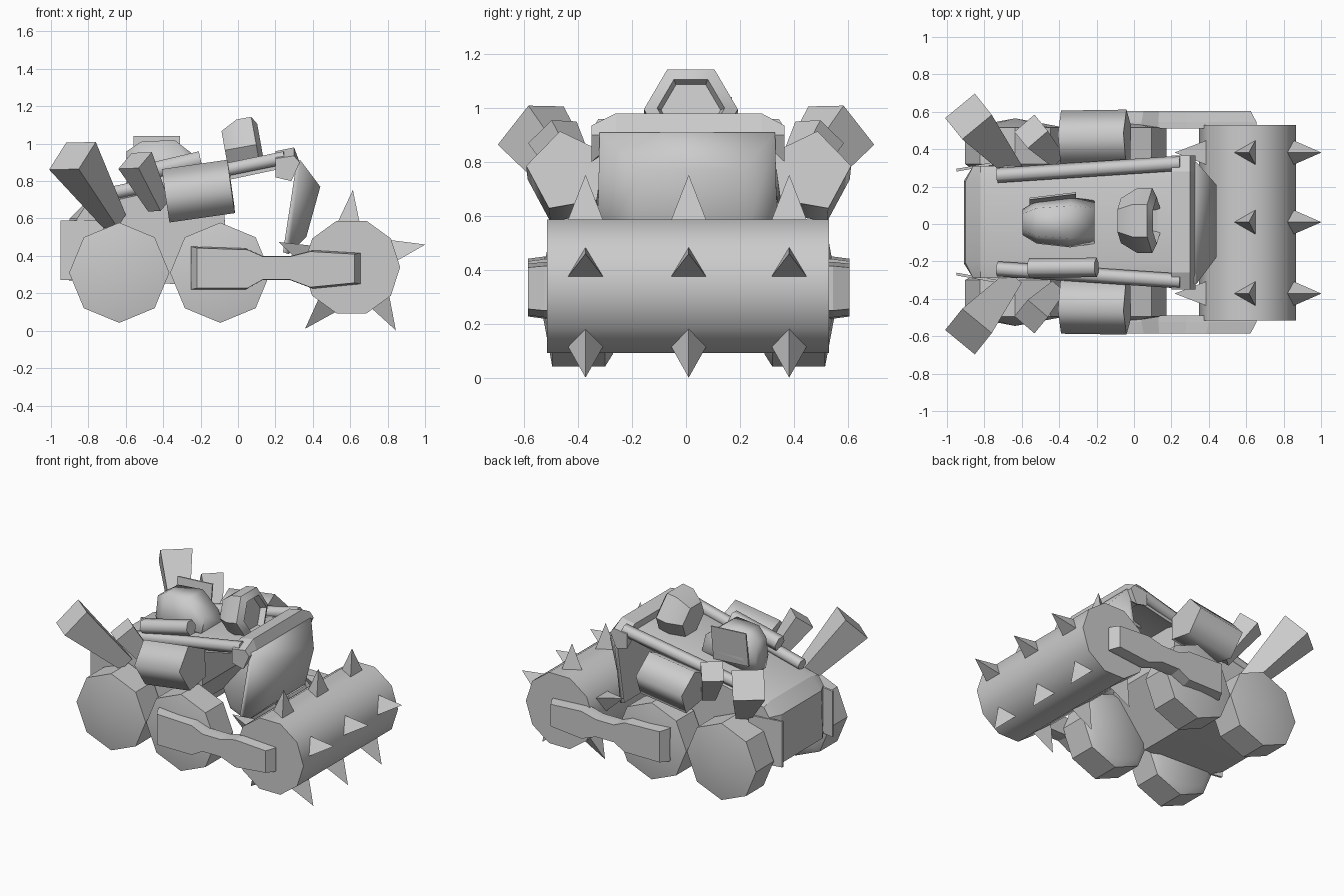
import bpy, bmesh, math
from mathutils import Vector as V

if "Cube" in bpy.data.objects:
    bpy.data.objects.remove(bpy.data.objects["Cube"])

grey = bpy.data.materials.new("metal grey")
grey.diffuse_color = (0.6, 0.6, 0.6, 1)
grey.use_nodes = True
grey.node_tree.nodes["Principled BSDF"].inputs["Base Color"].default_value = grey.diffuse_color
YC = 0.01  # centre line of the vehicle


def loft(name, rings, smooth=0):
    """Skin a list of equal-length closed rings and cap both ends."""
    bm = bmesh.new()
    rows = [[bm.verts.new(p) for p in ring] for ring in rings]
    n = len(rows[0])
    for a, b in zip(rows, rows[1:]):
        for i in range(n):
            j = (i + 1) % n
            bm.faces.new((a[i], a[j], b[j], b[i]))
    bm.faces.new(rows[0][::-1])
    bm.faces.new(rows[-1])
    bmesh.ops.remove_doubles(bm, verts=bm.verts, dist=0.0005)
    bmesh.ops.recalc_face_normals(bm, faces=bm.faces)
    me = bpy.data.meshes.new(name)
    bm.to_mesh(me)
    bm.free()
    ob = bpy.data.objects.new(name, me)
    bpy.context.collection.objects.link(ob)
    me.materials.append(grey)
    if smooth:
        bpy.ops.object.select_all(action='DESELECT')
        ob.select_set(True)
        bpy.context.view_layer.objects.active = ob
        bpy.ops.object.shade_smooth_by_angle(angle=math.radians(smooth))
    return ob


def turned(name, origin, axis, steps, n, u, roll=0, smooth=0):
    """n-sided solid along an axis; steps are (distance, radius)."""
    o, d, u = V(origin), V(axis).normalized(), V(u)
    u = (u - d * u.dot(d)).normalized()
    v = d.cross(u)
    rings = []
    for t, r in steps:
        rings.append([o + d * t + r * (math.cos(a) * u + math.sin(a) * v)
                      for a in (math.radians(roll) + i * math.tau / n for i in range(n))])
    return loft(name, rings, smooth)


def rod(name, a, b, r0, r1, n, u, roll=0, smooth=0):
    d = V(b) - V(a)
    return turned(name, a, d, [(0, r0), (d.length, r1)], n, u, roll, smooth)


def plane_xz(points, y):
    return [(x, y, z) for x, z in points]


# Spiked roller
R = V((0.607, YC, 0.34))
rod("roller", (R.x, -0.515, R.z), (R.x, 0.53, R.z), 0.26, 0.26, 10, (1, 0, 0), 0, 50)
for k in range(5):
    a = math.radians(17 + 72 * k)
    out = V((math.cos(a), 0, math.sin(a)))
    tang = V((-math.sin(a), 0, math.cos(a)))
    for y in (-0.372, YC, 0.382):
        base = V((R.x, y, R.z)) + out * 0.235
        tip = V((R.x, y, R.z)) + out * 0.413
        rod("roller_spike", base, tip, 0.08, 0, 3, tang)

# Hull: tall rear, raked front, thin deck reaching forward to the crossbar
hull = [(-0.91, 0.27), (-0.9, 0.60), (-0.82, 0.68), (-0.4, 0.775), (-0.15, 0.84),
        (0.25, 0.92), (0.25, 0.89), (-0.08, 0.82), (-0.07, 0.57), (-0.33, 0.25)]
side = [(max(x, -0.86), z - (0.02 if z > 0.6 else 0)) for x, z in hull]
loft("hull", [plane_xz(side, -0.29), plane_xz(hull, -0.21),
              plane_xz(hull, 0.23), plane_xz(side, 0.31)], 25)

# Front shield, a slab with a smaller raised front face
loft("front_shield", [
    [(0.315, -0.32, 0.91), (0.315, 0.33, 0.91), (0.24, 0.34, 0.42), (0.24, -0.33, 0.42)],
    [(0.335, -0.32, 0.91), (0.335, 0.33, 0.91), (0.27, 0.34, 0.41), (0.27, -0.33, 0.41)],
    [(0.44, -0.18, 0.77), (0.44, 0.21, 0.77), (0.365, 0.22, 0.50), (0.365, -0.19, 0.50)]], 65)

# Crossbar with bent down ends
bar = [(0.20, 0.96), (0.30, 0.98), (0.33, 0.90), (0.32, 0.88), (0.21, 0.86)]
end = [(0.20, 0.92), (0.30, 0.935), (0.33, 0.90), (0.285, 0.80), (0.20, 0.82)]
loft("crossbar", [plane_xz(end, -0.35), plane_xz(bar, -0.26),
                  plane_xz(bar, 0.28), plane_xz(end, 0.365)])

# Headlamp with recessed front
turned("headlamp", (-0.07, YC + 0.008, 0.965), (1, 0, 0.18),
       [(0, 0.12), (0.09, 0.174), (0.17, 0.174), (0.195, 0.125), (0.155, 0.11)], 6, (0, 1, 0), 0, 30)


# Domed cab and its side plate
def cab_ring(x, w, lo, hi):
    m = (lo + hi) / 2
    return [(x, YC - w, m - 0.03), (x, YC - w * 0.6, lo), (x, YC + w * 0.6, lo),
            (x, YC + w, m - 0.03), (x, YC + w * 0.65, hi), (x, YC - w * 0.65, hi)]


loft("cab", [cab_ring(-0.595, 0.07, 0.75, 0.96), cab_ring(-0.52, 0.115, 0.73, 1.01),
             cab_ring(-0.34, 0.135, 0.75, 1.02), cab_ring(-0.21, 0.115, 0.78, 0.92)], 70)
loft("cab_plate", [[(-0.56, y, 0.80), (-0.31, y + 0.03, 0.80),
                    (-0.31, y + 0.06, 1.04), (-0.56, y + 0.03, 1.04)] for y in (0.11, 0.10)])

# Short tube lying above one rail
rod("upper_tube", (-0.56, -0.235, 0.83), (-0.20, -0.232, 0.915), 0.052, 0.052, 6, (0, 1, 0), 0, 65)

# Parts repeated on both sides
for s in (-1, 1):
    def Y(y):
        return YC + s * y

    # Wheels with shallow domed hubs
    for name, x in (("rear_wheel", -0.635), ("front_wheel", -0.095)):
        turned(name, (x, Y(0.28), 0.31), (0, s, 0),
               [(0, 0.22), (0.03, 0.268), (0.225, 0.268), (0.275, 0)], 8, (1, 0, 0), 0, 40)

    # Roller arm, waisted and bevelled on its outer face
    arm = [(-0.25, 0.22), (-0.25, 0.45), (0.04, 0.44), (0.13, 0.40), (0.28, 0.40), (0.40, 0.43),
           (0.655, 0.415), (0.655, 0.25), (0.40, 0.225), (0.28, 0.27), (0.13, 0.27), (0.04, 0.22)]
    outer = [(0.2 + (x - 0.2) * 0.93, 0.335 + (z - 0.335) * 0.93) for x, z in arm]
    loft("roller_arm", [plane_xz(arm, Y(0.50)), plane_xz(arm, Y(0.535)), plane_xz(outer, Y(0.595))])

    # Five-sided side tank
    rod("side_tank", (-0.385, Y(0.445), 0.715), (-0.035, Y(0.45), 0.765),
        0.153, 0.153, 5, (0, s, 0), 8 * s, 75)

    # Deck rail
    rod("deck_rail", (-0.73, Y(0.25), 0.725), (0.25, Y(0.315), 0.925),
        0.04, 0.04, 6, (0, 1, 0), 0, 65)

    # Flared exhausts
    rod("rear_exhaust", (-0.66, s * 0.31, 0.585), (-0.885, s * 0.575, 0.935),
        0.07, 0.145, 4, (0.155, 0, 0.1), 4 * s)
    rod("front_exhaust", (-0.425, s * 0.36, 0.665), (-0.55, s * 0.495, 0.91),
        0.062, 0.1, 4, (0.155, 0, 0.1), 4 * s)

    # Rear mud plate
    mud = [(-0.95, 0.27), (-0.95, 0.59), (-0.72, 0.59), (-0.72, 0.27)]
    loft("mud_plate", [[(x, Y(w + (x + 0.95) * 0.18), z) for x, z in mud] for w in (0.27, 0.285)])
